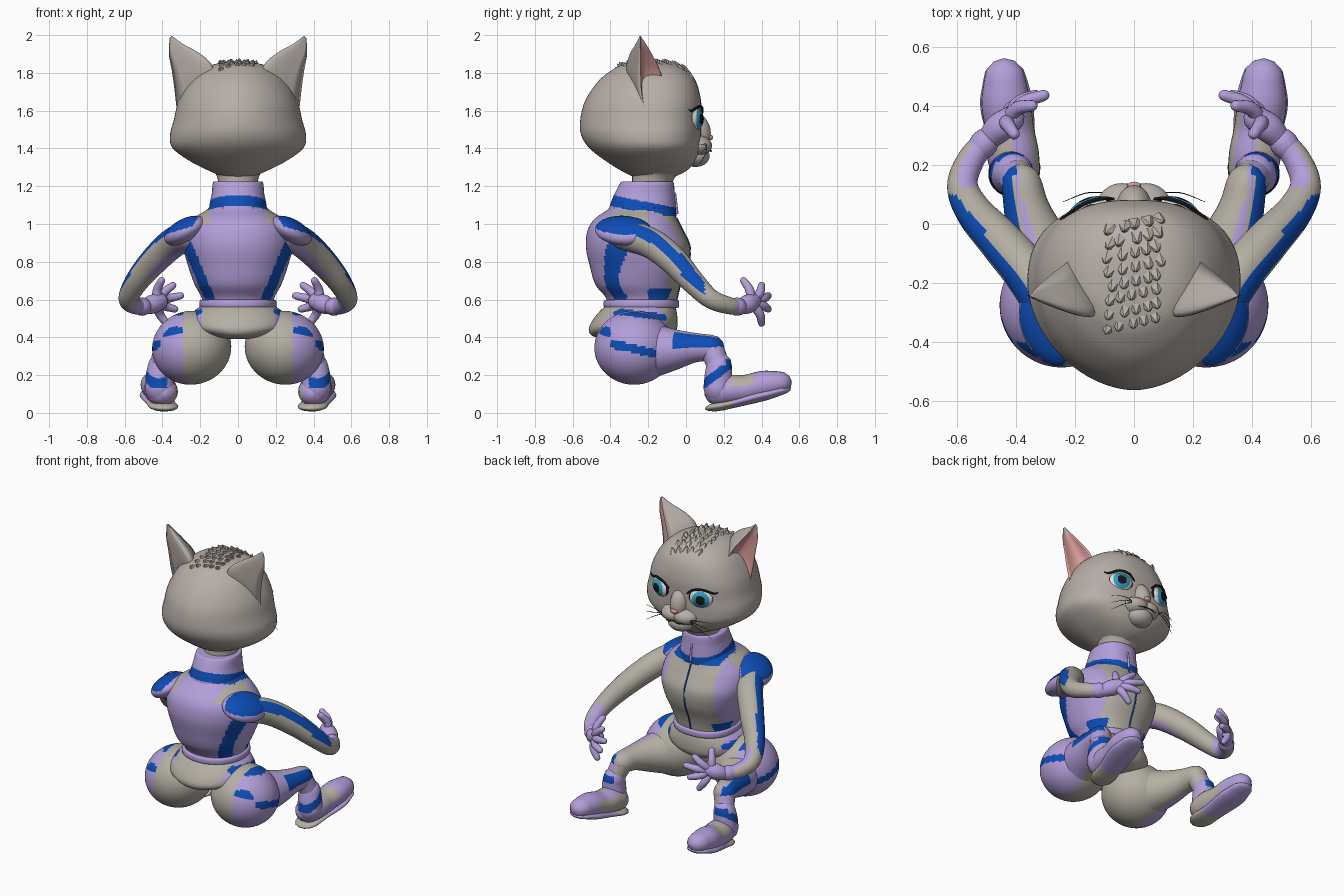
import bpy, bmesh, math, random
from mathutils import Vector, Matrix
from mathutils.bvhtree import BVHTree

if "Cube" in bpy.data.objects:
    bpy.data.objects.remove(bpy.data.objects["Cube"])
random.seed(4)

COLOURS = {"fur grey": (.47, .425, .39), "suit grey": (.46, .43, .37),
           "lavender": (.45, .345, .7), "blue": (.004, .075, .48),
           "pink": (.68, .33, .31), "iris blue": (.03, .33, .55),
           "black": (.008, .008, .009), "eye white": (.75, .75, .73)}
MATS = []
for label, rgb in COLOURS.items():
    m = bpy.data.materials.new(label)
    m.use_nodes = True
    m.diffuse_color = (*rgb, 1)
    m.node_tree.nodes["Principled BSDF"].inputs["Base Color"].default_value = (*rgb, 1)
    MATS.append(m)
FUR, GREY, LAV, BLUE, PINK, IRIS, BLACK, WHITE = range(len(MATS))


def finish(name, bm, colour, mirror=False, smooth=True):
    """Colour is an index or a rule on face centre and normal."""
    bmesh.ops.recalc_face_normals(bm, faces=bm.faces)
    bm.normal_update()
    for f in bm.faces:
        f.smooth = smooth
        f.material_index = colour(f.calc_center_median(), f.normal) if callable(colour) else colour
    me = bpy.data.meshes.new(name)
    bm.to_mesh(me)
    bm.free()
    for m in MATS:
        me.materials.append(m)
    ob = bpy.data.objects.new(name, me)
    bpy.context.collection.objects.link(ob)
    if mirror:
        ob.modifiers.new("Mirror", "MIRROR").use_mirror_merge = False
    return ob


def spline(keys, steps):
    """Smooth interpolation through tuples of any length."""
    k = [Vector(p) for p in keys]
    k = [k[0] * 2 - k[1]] + k + [k[-1] * 2 - k[-2]]
    out = []
    for i in range(1, len(k) - 2):
        a, b, c, d = k[i - 1:i + 3]
        for s in range(steps):
            t = s / steps
            out.append((b * 2 + (c - a) * t + (a * 2 - b * 5 + c * 4 - d) * t * t
                        + (b * 3 - a - c * 3 + d) * t ** 3) / 2)
    return out + [k[-2]]


def skin(bm, rings):
    rows = [[bm.verts.new(p) for p in r] for r in rings]
    n = len(rows[0])
    for a, b in zip(rows, rows[1:]):
        for i in range(n):
            bm.faces.new((a[i], a[(i + 1) % n], b[(i + 1) % n], b[i]))
    bm.faces.new(rows[0])
    bm.faces.new(rows[-1])


def body(name, keys, colour, mid=None, front=2.3, back=2.1, steps=5, n=64):
    """Stack of rounded sections: height, half width, back y, front y."""
    rings = []
    for z, w, yb, yf in spline(keys, steps):
        ym = (yb + yf) / 2 if mid is None else min(max(mid, yb), yf)
        ring = []
        for i in range(n):
            a = math.tau * i / n
            c, s = math.cos(a), math.sin(a)
            e = 2 / (front if s > 0 else back)
            ring.append((w * math.copysign(abs(c) ** e, c),
                         ym + ((yf - ym) if s > 0 else (yb - ym)) * abs(s) ** e, z))
        rings.append(ring)
    bm = bmesh.new()
    skin(bm, rings)
    return finish(name, bm, colour)


def limb(name, keys, colour, steps=6, n=28, mirror=True, flat=1.0, bm=None):
    """Round-ended tube through points with radii."""
    own = bm is None
    bm = bm or bmesh.new()
    pts = spline(keys, steps)
    frames = []
    for i, p in enumerate(pts):
        d = (pts[min(i + 1, len(pts) - 1)].xyz - pts[max(i - 1, 0)].xyz).normalized()
        frames.append((p.xyz, d, p[3]))
    arc = [math.radians(v) for v in (85, 60, 30)]
    (p0, d0, r0), (p1, d1, r1) = frames[0], frames[-1]
    frames = ([(p0 - d0 * r0 * math.sin(a), d0, r0 * math.cos(a)) for a in arc] + frames
              + [(p1 + d1 * r1 * math.sin(a), d1, r1 * math.cos(a)) for a in reversed(arc)])
    rings = []
    for p, d, r in frames:
        q = d.to_track_quat('Z', 'X')
        ring = []
        for i in range(n):
            a = math.tau * i / n
            o = q @ Vector((r * math.cos(a), r * math.sin(a), 0))
            o.z *= flat
            ring.append(p + o)
        rings.append(ring)
    skin(bm, rings)
    return finish(name, bm, colour, mirror) if own else None


def blob(name, centre, size, colour, rot=(0, 0, 0), mirror=False, seg=40):
    bm = bmesh.new()
    spin = Matrix.Identity(4)
    for axis, deg in zip("XYZ", rot):
        spin = Matrix.Rotation(math.radians(deg), 4, axis) @ spin
    bmesh.ops.create_uvsphere(bm, u_segments=seg, v_segments=seg // 2 + 6, radius=1,
                              matrix=Matrix.Translation(centre) @ spin @ Matrix.Diagonal((*size, 1)))
    return finish(name, bm, colour, mirror)


# Head and face
head = body("head", [(1.25, .08, -.28, -.06), (1.28, .15, -.34, 0), (1.33, .25, -.42, .05),
                     (1.4, .345, -.51, .075), (1.47, .36, -.555, .08), (1.55, .34, -.56, .08),
                     (1.65, .315, -.535, .08), (1.75, .26, -.47, .055), (1.81, .2, -.4, .01),
                     (1.845, .13, -.33, -.05), (1.86, .02, -.2, -.12)], FUR, mid=-.2, front=2.4, back=1.85)
limb("neck", [(0, -.19, 1.13, .1), (0, -.185, 1.2, .102), (0, -.175, 1.26, .115), (0, -.17, 1.3, .15)],
     FUR, mirror=False)
blob("muzzle", (.042, .055, 1.415), (.085, .083, .055), FUR, mirror=True)
blob("nose_bridge", (0, .055, 1.49), (.06, .075, .1), FUR, rot=(12, 0, 0))
blob("chin", (0, .05, 1.36), (.085, .075, .058), FUR)
blob("nose", (0, .127, 1.458), (.024, .016, .015), PINK, seg=20)
limb("mouth", [(0, .13, 1.392, .003), (.04, .133, 1.385, .003), (.085, .108, 1.39, .002)], BLACK, n=8)

# Eyes, painted in rings around the line of sight
EYE, LOOK = Vector((.145, .035, 1.555)), Vector((.36, .93, .05)).normalized()


def eye_colour(c, n):
    o = c - EYE
    side = math.hypot(o.x * LOOK.y - o.y * LOOK.x, o.z)
    if abs(o.z) > .054:
        return BLACK
    return BLACK if side < .03 else IRIS if side < .053 else WHITE if side < .071 else BLACK


blob("eye", EYE, (.082, .055, .066), eye_colour, rot=(0, 0, -21), mirror=True, seg=72)
limb("upper_eyelid", [(.07, .085, 1.58, .005), (.11, .086, 1.612, .007), (.17, .068, 1.622, .007),
                      (.225, .032, 1.6, .006), (.25, .015, 1.605, .002)], BLACK, n=10)
for i, drop in enumerate((.02, -.015, -.05)):
    limb(f"whisker_{i + 1}", [(.09, .105, 1.41, .002), (.16, .105, 1.41 + drop * .7, .002),
                              (.24, .075, 1.39 + drop * 1.4, .001)], BLACK, n=6)

# Ears: crescent sections opening forwards and outwards, pink inside
CUP = Vector((-.75, -.62, .35))
rings = []
for k in spline([(.2, -.11, 1.72, .32, -.21, 1.56, .2), (.24, -.14, 1.82, .335, -.235, 1.7, .2),
                 (.285, -.175, 1.89, .35, -.24, 1.81, .145), (.325, -.21, 1.95, .366, -.24, 1.9, .07),
                 (.35, -.24, 1.995, .362, -.24, 1.985, .01)], 5):
    inner, outer, depth = Vector(k[:3]), Vector(k[3:6]), k[6]
    ring = []
    for start, end, bulge in ((outer, inner, 1), (inner, outer, .3)):
        for i in range(12):
            t = i / 12
            ring.append(start.lerp(end, t) + CUP * depth * bulge * math.sin(math.pi * t))
    rings.append(ring)
bm = bmesh.new()
skin(bm, rings)
finish("ear", bm, lambda c, n: PINK if n.x * .7 + n.y * .7 > .25 and c.z < 1.95 else FUR, True)

# Low tufts along the crown
tree = BVHTree.FromPolygons([v.co for v in head.data.vertices], [p.vertices[:] for p in head.data.polygons])
bm = bmesh.new()
for i in range(40):
    x, y = (i % 5 - 2) * .042 + random.uniform(-.012, .012), -.36 + .37 * i / 39
    hit, normal = tree.ray_cast(Vector((x, y, 3)), Vector((0, 0, -1)))[:2]
    if hit:
        lean = (normal + Vector((x * 3, -.7, .2))).to_track_quat('Z', 'X').to_matrix().to_4x4()
        bmesh.ops.create_cone(bm, cap_ends=True, segments=6, radius1=.03, radius2=.001, depth=.04,
                              matrix=Matrix.Translation(hit) @ lean)
finish("crown_tufts", bm, FUR, smooth=False)


# Torso, collar, belt and hips
def neck_band(c):
    return 1.095 < c.z + .2 * (c.y + .4) < 1.155


def torso_colour(c, n):
    x = abs(c.x)
    if c.z > 1.04 and x < .17 and neck_band(c):
        return BLUE
    if c.y > -.2:
        if c.z < .66 and x > .14:
            return BLUE
        return GREY if x < .18 else LAV
    if c.z > 1.0 and x > .15:
        return GREY
    inside = .12 + (c.z - .6) * .42
    return BLUE if inside < x < inside + .055 and c.z < .97 else LAV


FRONT = [(.6, .19, -.42, -.05), (.68, .23, -.48, -.03), (.78, .265, -.51, .01),
         (.88, .29, -.53, .02), (.97, .28, -.52, -.02), (1.03, .235, -.48, -.05)]
body("torso", [(.52, .2, -.43, -.06), *FRONT, (1.08, .16, -.41, -.065), (1.13, .13, -.37, -.08)],
     torso_colour, steps=8, n=120)
limb("zip", [(0, k[3], k[0], .005) for k in FRONT], BLUE, mirror=False, n=8)
body("collar", [(1.04, .155, -.415, -.05), (1.1, .151, -.402, -.055), (1.16, .139, -.378, -.06),
                (1.22, .132, -.345, -.066), (1.225, .108, -.32, -.09)],
     lambda c, n: BLUE if neck_band(c) else LAV, steps=12)
limb("zip_pull", [(0, -.058, 1.16, .006), (0, -.048, 1.06, .008)], LAV, mirror=False, n=10)
body("belt", [(.555, .19, -.42, -.05), (.562, .203, -.435, -.038), (.593, .203, -.435, -.038),
              (.6, .19, -.42, -.05)], LAV, steps=3)


def hip_band(c):
    return .505 < c.z + .12 * (c.y + .25) < .54 and c.y > -.42


def hip_colour(c, n):
    if abs(c.x) < .19:
        return GREY
    return BLUE if hip_band(c) else LAV


body("hips", [(.39, .05, -.4, -.15), (.405, .15, -.49, -.08), (.44, .245, -.515, -.05), (.49, .265, -.495, -.045),
              (.54, .23, -.455, -.05), (.57, .19, -.42, -.06)], hip_colour, steps=6, n=96)


# Legs
def thigh_colour(c, n):
    if c.x < .29:
        return GREY
    line = .345 - .22 * (c.y + .3) + (.06 if c.y < -.4 else 0)
    return BLUE if abs(c.z - line) < .023 or hip_band(c) else LAV


def knee_colour(c, n):
    if n.x > .3 and n.z > .05 and c.y > -.06:
        return BLUE if n.z < .85 else GREY
    return LAV if n.x > .1 else GREY


def boot_colour(c, n):
    patch = .23 < c.y < .36 and n.z > .25 and n.x > 0
    return GREY if patch or (n.x < -.75 and c.y < .4) else LAV


blob("thigh", (.245, -.275, .345), (.21, .21, .195), thigh_colour, rot=(0, 12, 0), mirror=True, seg=84)
limb("knee", [(.25, -.22, .33, .16), (.32, -.08, .335, .115), (.36, .04, .345, .08), (.38, .135, .345, .068)],
     knee_colour, n=40)
limb("shin", [(.38, .135, .34, .066), (.405, .165, .26, .06), (.42, .17, .17, .06)],
     lambda c, n: LAV if n.x > 0 else GREY)
limb("boot_cuff", [(.41, .175, .25, .068), (.415, .172, .2, .073), (.415, .17, .13, .078)],
     lambda c, n: BLUE if abs(c.z - .165 - .75 * (c.y - .11)) < .028 and n.x > -.5 else LAV,
     flat=.3, steps=14, n=40)
limb("boot", [(.4, .18, .11, .083), (.41, .24, .122, .088), (.42, .32, .128, .082), (.433, .41, .148, .083),
              (.437, .49, .158, .07)], boot_colour, flat=.9, steps=8)
limb("boot_sole", [(.395, .18, .035, .08), (.41, .27, .055, .078), (.43, .4, .09, .09),
                   (.436, .48, .112, .076)], lambda c, n: GREY if c.y < .25 else LAV, flat=.28)


# Arms
def arm_colour(c, n):
    if c.y > .12:
        return LAV if n.x < .3 or c.y > .27 else GREY
    stripe = n.dot(Vector((.72, -.25, .64)))
    if stripe > (.9 if c.y < -.03 else .78) and c.y < .1:
        return BLUE
    return LAV if n.z < -.65 and c.y < -.08 else GREY


limb("arm", [(.26, -.33, .945, .08), (.35, -.18, .895, .08), (.45, -.06, .8, .074), (.54, .04, .69, .062),
             (.58, .13, .605, .052), (.55, .22, .57, .046), (.49, .29, .56, .04)], arm_colour, steps=9, n=48)
blob("shoulder_cap", (.28, -.33, .965), (.115, .155, .062),
     lambda c, n: BLUE if n.z > .35 and n.x > -.1 else LAV, rot=(-8, 28, -22), mirror=True, seg=48)
limb("glove_cuff", [(.515, .262, .563, .047), (.505, .275, .562, .048)], LAV)

# Hands with spread fingers
bm = bmesh.new()
limb("", [(.49, .29, .56, .04), (.455, .325, .575, .05), (.415, .355, .59, .045)], LAV, bm=bm, n=18)
for tip in ((.405, .305, .7), (.345, .4, .675), (.305, .435, .62), (.335, .435, .55), (.38, .4, .475)):
    root, end = Vector((.43, .345, .585)), Vector(tip)
    bend = root.lerp(end, .55) + Vector((.012, .015, 0))
    limb("", [(*root, .028), (*bend, .024), (*end, .019)], LAV, bm=bm, n=14)
finish("hand", bm, LAV, True)
